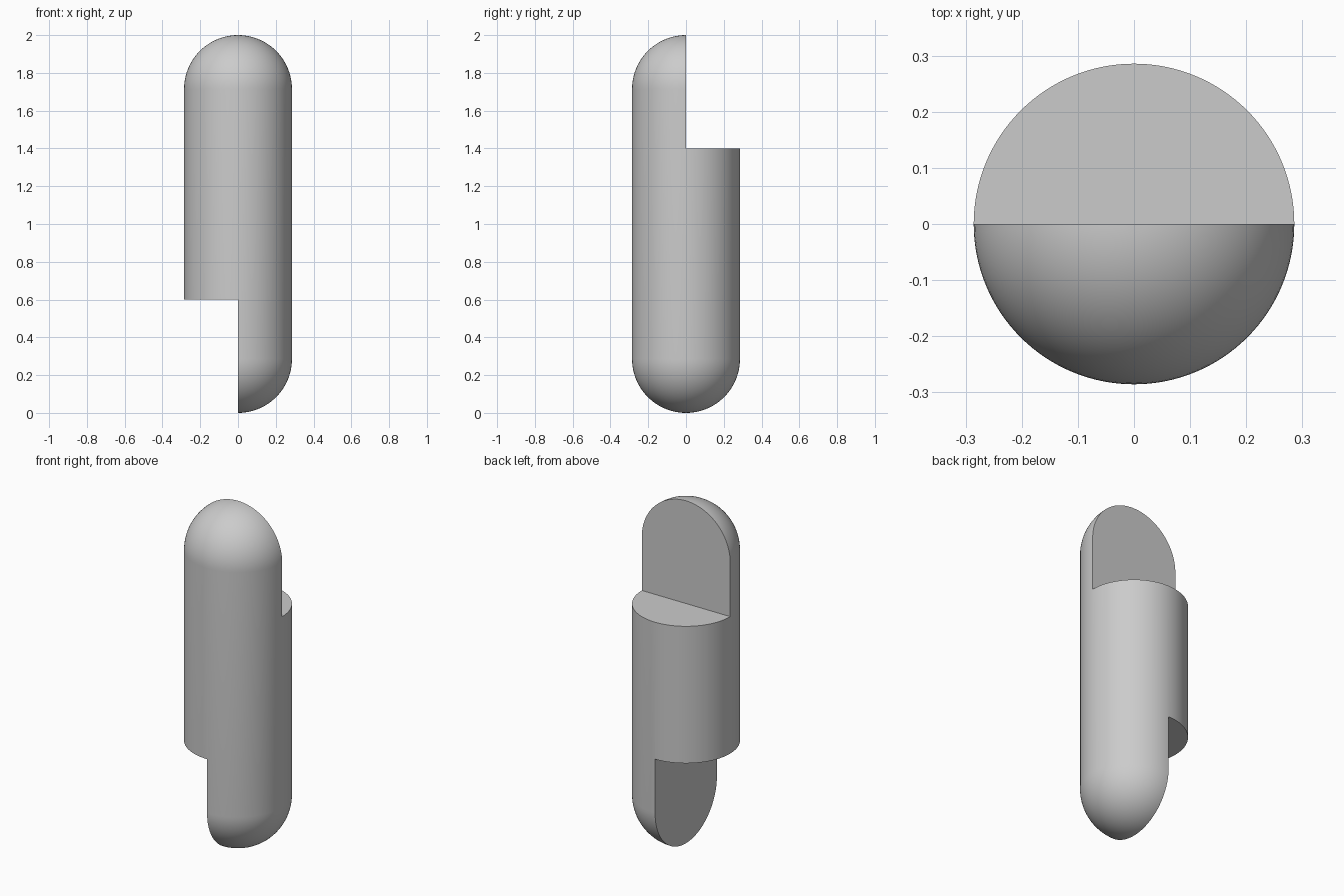
import bpy
import math

RADIUS = 2 / 7
HEIGHT = 2.0
SEGMENTS = 128
RINGS = 24

cube = bpy.data.objects.get("Cube")
if cube:
    bpy.data.objects.remove(cube, do_unlink=True)

# Single grey colour
grey = bpy.data.materials.new("light_grey")
grey.use_nodes = True
colour = (0.6, 0.6, 0.6, 1)
grey.diffuse_color = colour
grey.node_tree.nodes["Principled BSDF"].inputs["Base Color"].default_value = colour

# Capsule: a sphere whose two halves are pulled apart along z
bpy.ops.mesh.primitive_uv_sphere_add(segments=SEGMENTS, ring_count=2 * RINGS, radius=RADIUS)
capsule = bpy.context.object
capsule.name = "notched_capsule"
capsule.data.materials.append(grey)
for v in capsule.data.vertices:
    if v.co.z > -1e-5:
        v.co.z += HEIGHT - RADIUS
    else:
        # the ring just below the equator becomes the lower rim
        ring = math.asin(max(-1, v.co.z / RADIUS)) + math.pi / 2
        angle = ring * RINGS / (RINGS - 1)
        flat = math.hypot(v.co.x, v.co.y)
        scale = RADIUS * math.sin(angle) / flat if flat > 1e-6 else 1
        v.co.x *= scale
        v.co.y *= scale
        v.co.z = RADIUS * (1 - math.cos(angle))


def cut_notch(name, centre, size):
    """Remove a box-shaped notch from the capsule."""
    bpy.ops.mesh.primitive_cube_add(size=1, location=centre)
    cutter = bpy.context.object
    cutter.name = name
    cutter.scale = size
    cutter.data.materials.append(grey)
    bpy.context.view_layer.update()
    bpy.ops.object.select_all(action="DESELECT")
    capsule.select_set(True)
    bpy.context.view_layer.objects.active = capsule
    mod = capsule.modifiers.new(name, "BOOLEAN")
    mod.operation = "DIFFERENCE"
    mod.solver = "EXACT"
    mod.object = cutter
    bpy.ops.object.modifier_apply(modifier=mod.name)
    bpy.data.objects.remove(cutter, do_unlink=True)


# Back half removed at the top, right half removed at the bottom
cut_notch("top_notch", (0, 0.5, 1.9), (2, 1, 1))
cut_notch("bottom_notch", (-0.5, 0, 0.1), (1, 2, 1))

# Smooth rounded surface, crisp notch edges
bpy.ops.object.shade_smooth_by_angle(angle=math.radians(30))
